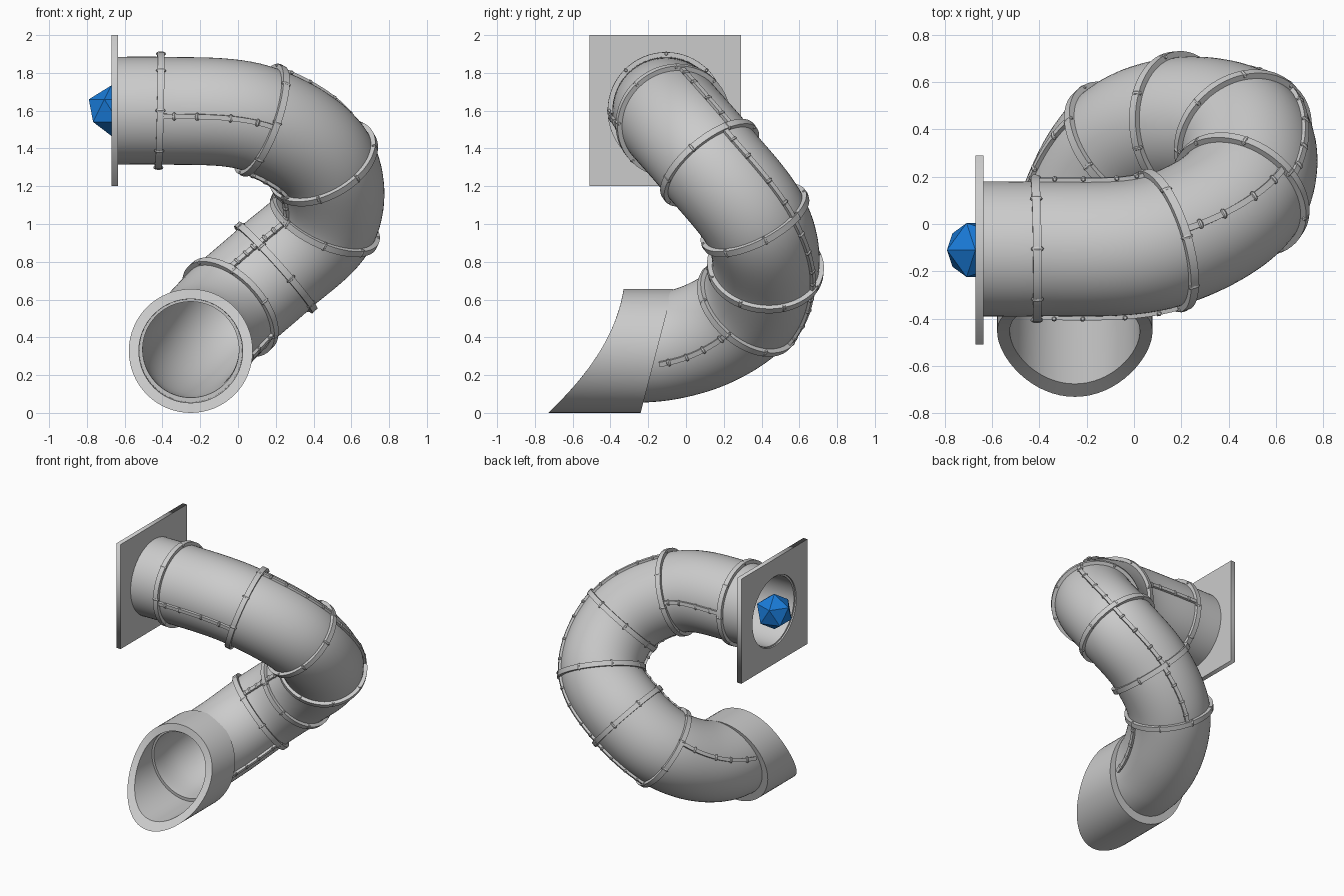
import bpy, bmesh
from math import pi, sin, cos, atan2
from mathutils import Vector, Matrix

if "Cube" in bpy.data.objects:
    bpy.data.objects.remove(bpy.data.objects["Cube"])

SIDES, STEPS = 64, 14
PIPE_R, INNER_R = 0.285, 0.255


def smooth(ob):
    bpy.ops.object.select_all(action='DESELECT')
    ob.select_set(True)
    bpy.context.view_layer.objects.active = ob
    bpy.ops.object.shade_smooth_by_angle(angle=0.6)


def finish(name, bm):
    bmesh.ops.recalc_face_normals(bm, faces=bm.faces[:])
    me = bpy.data.meshes.new(name)
    bm.to_mesh(me)
    bm.free()
    ob = bpy.data.objects.new(name, me)
    bpy.context.collection.objects.link(ob)
    smooth(ob)
    return ob


def loft(name, rings, closed=True):
    """Skin a list of closed point loops; join last to first or cap the ends."""
    bm = bmesh.new()
    loops = [[bm.verts.new(p) for p in r] for r in rings]
    n, m = len(loops), len(loops[0])
    for i in range(n if closed else n - 1):
        a, b = loops[i], loops[(i + 1) % n]
        for j in range(m):
            k = (j + 1) % m
            bm.faces.new((a[j], a[k], b[k], b[j]))
    if not closed:
        bm.faces.new(loops[0])
        bm.faces.new(loops[-1])
    return finish(name, bm)


# centre line of the slide; points 1 to 6 carry the flanges
P = [Vector(p) for p in (
    (-0.66, -0.105, 1.6), (-0.415, -0.105, 1.6), (0.125, -0.07, 1.55),
    (0.45, 0.125, 1.325), (0.46, 0.365, 1.02), (0.2, 0.42, 0.77),
    (-0.04, 0.33, 0.56), (-0.18, 0.11, 0.415), (-0.245, -0.12, 0.35),
    (-0.25, -0.30, 0.335))]
H = [(b - a).length for a, b in zip(P, P[1:])]
V = [(P[1] - P[0]) / H[0]]
for i in range(1, len(P) - 1):
    V.append(((P[i] - P[i - 1]) / H[i - 1] * H[i]
              + (P[i + 1] - P[i]) / H[i] * H[i - 1]) / (H[i] + H[i - 1]))
V.append((P[-1] - P[-2]) / H[-1])

path = []
for i, h in enumerate(H):
    for s in range(STEPS):
        t = s / STEPS
        path.append((2*t**3 - 3*t*t + 1) * P[i] + (t**3 - 2*t*t + t) * h * V[i]
                    + (3*t*t - 2*t**3) * P[i + 1] + (t**3 - t*t) * h * V[i + 1])
path.append(P[-1])

# frames carried along the path without twist
frames, u = [], Vector((0, 0, 1))
for i, c in enumerate(path):
    t = (path[min(i + 1, len(path) - 1)] - path[max(i - 1, 0)]).normalized()
    u = (u - t * u.dot(t)).normalized()
    frames.append((c, t, u, t.cross(u)))


def radial(f, a):
    return f[2] * cos(a) + f[3] * sin(a)


def circle(f, r):
    return [f[0] + radial(f, 2*pi*j/SIDES) * r for j in range(SIDES)]


# tube with wall thickness
loft("slide_tube", [circle(f, PIPE_R) for f in frames]
     + [circle(f, INNER_R) for f in reversed(frames)])

bolts = bmesh.new()


def bolt(pos, axis, half):
    rot = axis.to_track_quat('Z', 'Y').to_matrix().to_4x4()
    bmesh.ops.create_uvsphere(
        bolts, u_segments=8, v_segments=6, radius=1,
        matrix=Matrix.Translation(pos) @ rot @ Matrix.Diagonal((0.013, 0.013, half, 1)))


# flange rings with bolts
for k in range(1, 7):
    c, t, _, _ = f = frames[k * STEPS]
    rings = []
    for j in range(SIDES):
        d = radial(f, 2*pi*j/SIDES)
        rings.append([c + d*r + t*w for r, w in
                      ((0.275, -0.018), (0.31, -0.018), (0.31, 0.018), (0.275, 0.018))])
    loft(f"flange_ring_{k}", rings)
    for j in range(8):
        bolt(c + radial(f, j*pi/4) * 0.301, t, 0.027)

# lengthwise seam strips, a facing pair for each section
seams = [(1, 2, (0, -1, -0.1)), (2, 3, (0.4, 0.2, 0.9)), (3, 4, (0.24, 0.15, 0.1)),
         (4, 5, (0.15, 0.25, -0.08)), (5, 6, (0.05, 0.22, -0.15)), (6, 8, (0.27, 0, -0.07))]
for a, b, ref in seams:
    span = frames[a * STEPS:b * STEPS + 1]
    mid = span[len(span) // 2]
    ref = Vector(ref)
    ang = atan2(ref.dot(mid[3]), ref.dot(mid[2]))
    for side, off in (("a", 0), ("b", pi)):
        rings = []
        for f in span:
            d = radial(f, ang + off)
            w = f[1].cross(d) * 0.013
            rings.append([f[0] + d*0.275 - w, f[0] + d*0.302 - w,
                          f[0] + d*0.302 + w, f[0] + d*0.275 + w])
        loft(f"seam_strip_{a}{side}", rings, closed=False)
        for q in (0.15, 0.38, 0.62, 0.85):
            f = span[round(q * (len(span) - 1))]
            d = radial(f, ang + off)
            bolt(f[0] + d * 0.296, f[1].cross(d), 0.022)
finish("bolts", bolts)

# exit collar with swept scoop edge
CX, CZ = -0.25, 0.328


def collar(r, front):
    pts = []
    for j in range(SIDES):
        x, z = CX + r*cos(2*pi*j/SIDES), CZ + r*sin(2*pi*j/SIDES)
        q = max(0, 1 - z / 0.655)
        y = -0.33 - 0.10*q - 0.30*q*q if front else -0.155 + 0.26*(z - CZ)
        pts.append(Vector((x, y, z)))
    return pts


loft("exit_collar", [collar(0.328, False), collar(0.328, True),
                     collar(0.275, True), collar(0.27, False)])

# square entry plate with round hole
cu = bpy.data.curves.new("entry_plate", 'CURVE')
cu.dimensions, cu.fill_mode, cu.extrude = '2D', 'BOTH', 0.0175
square = [(-0.4, -0.4), (0.4, -0.4), (0.4, 0.4), (-0.4, 0.4)]
hole = [(0.265*cos(2*pi*j/SIDES), 0.265*sin(2*pi*j/SIDES)) for j in range(SIDES)]
for outline in (square, hole):
    sp = cu.splines.new('POLY')
    sp.points.add(len(outline) - 1)
    for p, (x, y) in zip(sp.points, outline):
        p.co = (x, y, 0, 1)
    sp.use_cyclic_u = True
plate = bpy.data.objects.new("entry_plate", cu)
plate.location = (-0.653, -0.11, 1.6)
plate.rotation_euler = (pi/2, 0, pi/2)
bpy.context.collection.objects.link(plate)

# blue faceted marker in the entry
bpy.ops.mesh.primitive_ico_sphere_add(subdivisions=1, radius=0.134,
                                      location=(-0.67, -0.11, 1.6), rotation=(0, 0, pi))
marker = bpy.context.object
marker.name = "entry_marker"
blue = bpy.data.materials.new("blue")
blue.diffuse_color = (0.01, 0.2, 0.7, 1)
blue.use_nodes = True
blue.node_tree.nodes["Principled BSDF"].inputs["Base Color"].default_value = blue.diffuse_color
marker.data.materials.append(blue)
